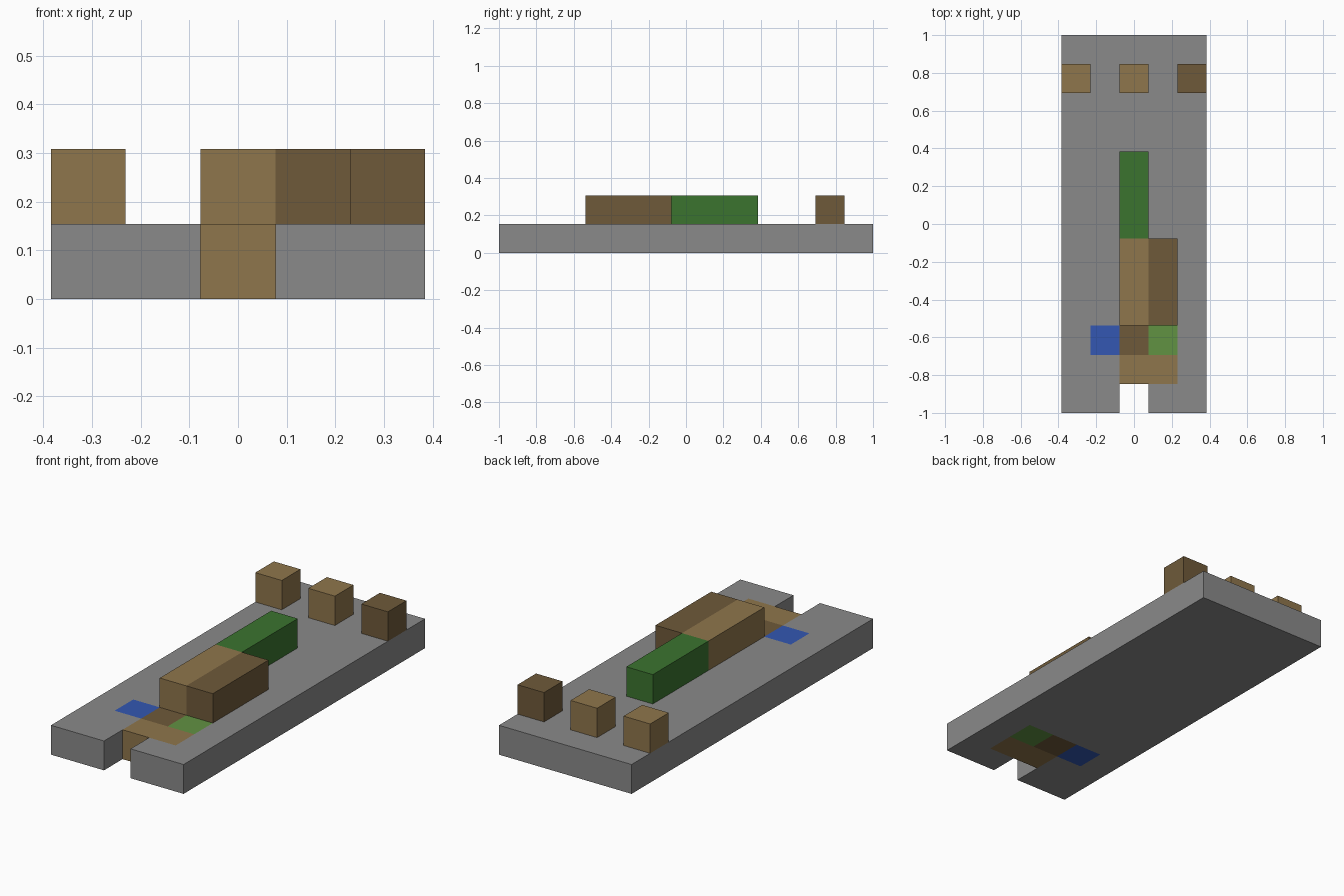
import bpy
import bmesh
from mathutils import Vector

# Remove the default cube only
cube = bpy.data.objects.get("Cube")
if cube:
    bpy.data.objects.remove(cube, do_unlink=True)

NX, NY = 5, 13          # footprint in block units
U = 2 / NY              # size of one block


def srgb(*rgb):
    """8-bit display colour to linear RGBA."""
    lin = [((c / 255 + 0.055) / 1.055) ** 2.4 for c in rgb]
    return (*lin, 1.0)


def make_material(name, colour):
    mat = bpy.data.materials.new(name)
    mat.use_nodes = True
    mat.diffuse_color = colour
    bsdf = next(n for n in mat.node_tree.nodes if n.type == 'BSDF_PRINCIPLED')
    bsdf.inputs["Base Color"].default_value = colour
    bsdf.inputs["Roughness"].default_value = 0.9
    return mat


gray = make_material("stone gray", srgb(138, 138, 138))
tan = make_material("light wood", srgb(143, 118, 76))
brown = make_material("dark wood", srgb(111, 90, 58))
green = make_material("dark green", srgb(59, 116, 47))
lime = make_material("light green", srgb(97, 146, 66))
blue = make_material("blue", srgb(51, 87, 178))


def finish(name, bm, mats):
    mesh = bpy.data.meshes.new(name)
    bm.to_mesh(mesh)
    bm.free()
    for m in mats:
        mesh.materials.append(m)
    obj = bpy.data.objects.new(name, mesh)
    bpy.context.collection.objects.link(obj)
    return obj


def add_block(name, mat, x, y, length=1):
    """Block standing on the slab, placed by its column and first row."""
    bm = bmesh.new()
    bmesh.ops.create_cube(bm, size=1)
    bmesh.ops.scale(bm, vec=(U, U * length, U), verts=bm.verts)
    centre = Vector((x + 0.5 - NX / 2, y + length / 2 - NY / 2, 1.5)) * U
    bmesh.ops.translate(bm, vec=centre, verts=bm.verts)
    # The underside rests on the slab and is never seen
    under = [f for f in bm.faces if f.normal.z < -0.5]
    bmesh.ops.delete(bm, geom=under, context='FACES')
    return finish(name, bm, [mat])


def cell_of(point):
    return int(point.x / U + NX / 2), int(point.y / U + NY / 2)


# Slab with a front notch and coloured cells running through its thickness
bm = bmesh.new()
bmesh.ops.create_grid(bm, x_segments=NX, y_segments=NY, size=0.5)
bmesh.ops.scale(bm, vec=(NX * U, NY * U, 1), verts=bm.verts)
notch = [f for f in bm.faces if cell_of(f.calc_center_median()) == (2, 0)]
bmesh.ops.delete(bm, geom=notch, context='FACES')
top = bmesh.ops.extrude_face_region(bm, geom=bm.faces[:])["geom"]
top_verts = [g for g in top if isinstance(g, bmesh.types.BMVert)]
bmesh.ops.translate(bm, vec=(0, 0, U), verts=top_verts)
bmesh.ops.recalc_face_normals(bm, faces=bm.faces)

slab_mats = [gray, tan, brown, lime, blue]
inlay = {(2, 1): tan, (3, 1): tan, (1, 2): blue, (2, 2): brown, (3, 2): lime}
for f in bm.faces:
    inside = f.calc_center_median() - f.normal * U / 2
    f.material_index = slab_mats.index(inlay.get(cell_of(inside), gray))
bmesh.ops.dissolve_limit(bm, angle_limit=0.02, verts=bm.verts, edges=bm.edges,
                         delimit={'MATERIAL'})
finish("base_slab", bm, slab_mats)

# Long bars in the middle
add_block("light_bar", tan, 2, 3, 3)
add_block("dark_bar", brown, 3, 3, 3)
add_block("green_bar", green, 2, 6, 3)

# Row of three cubes near the back
add_block("right_cube", tan, 0, 11)
add_block("middle_cube", tan, 2, 11)
add_block("left_cube", brown, 4, 11)
